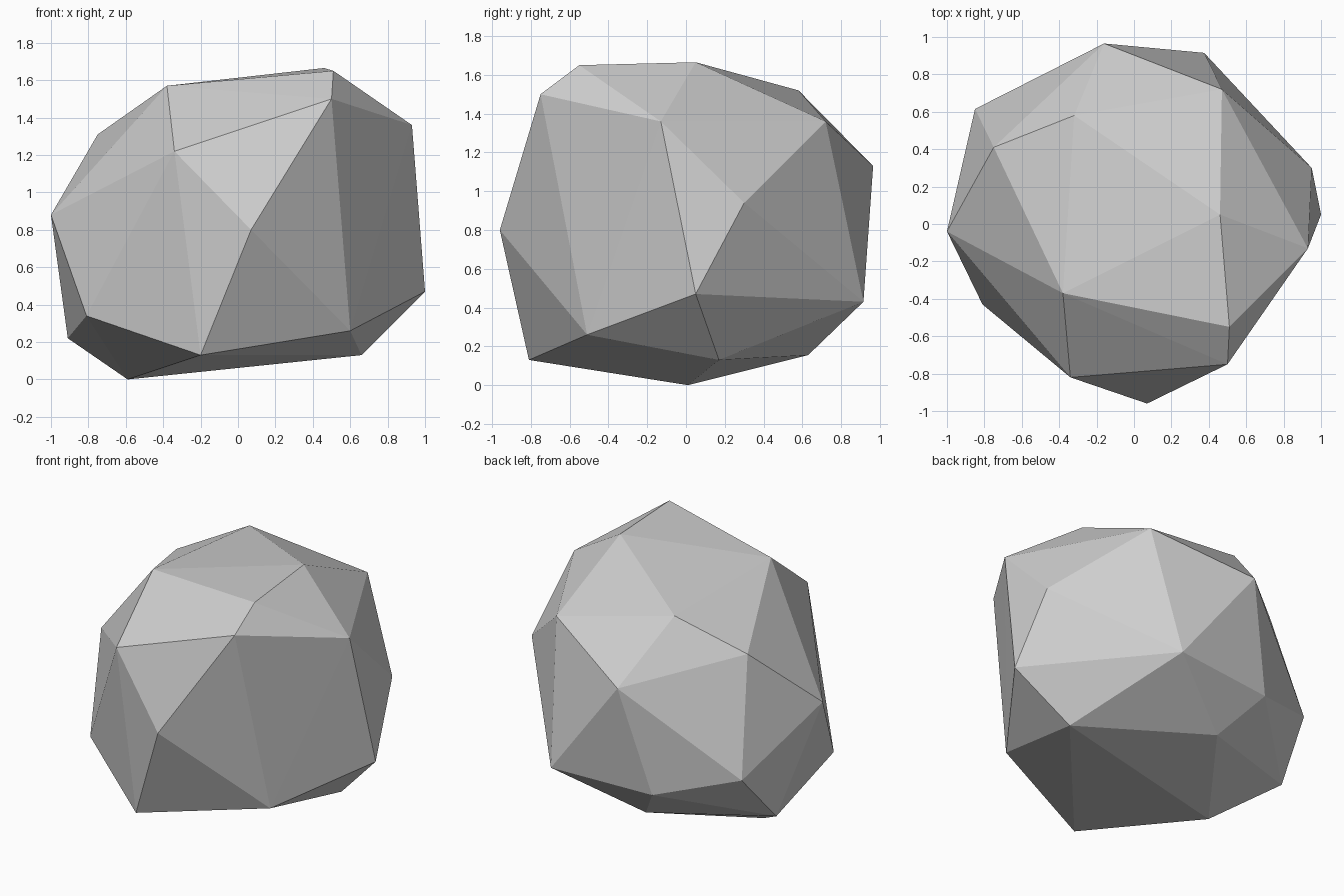
import bpy, bmesh

# Corner points of the boulder, from the crown down to the base
CORNERS = [
    # crown
    (0.46, 0.05, 1.665), (0.51, -0.55, 1.65), (-0.38, -0.37, 1.57), (-0.32, 0.58, 1.52),
    # shoulder ring
    (0.50, -0.75, 1.50), (0.93, -0.13, 1.36), (0.47, 0.72, 1.36), (-0.75, 0.41, 1.31),
    (-0.34, -0.82, 1.22), (-0.16, 0.965, 1.13),
    # belly
    (0.95, 0.30, 0.94), (-1.0, -0.04, 0.88), (0.07, -0.96, 0.80), (-0.85, 0.615, 0.555),
    (1.0, 0.05, 0.47), (0.375, 0.915, 0.43), (-0.34, 0.85, 0.41), (-0.81, -0.43, 0.34),
    # base ring and lowest point
    (0.60, -0.51, 0.26), (-0.91, 0.33, 0.22), (-0.14, 0.63, 0.155), (-0.20, -0.81, 0.13),
    (0.66, 0.17, 0.13), (-0.59, 0.01, 0.0),
]

# Stone colour
stone = bpy.data.materials.new("stone_grey")
stone.diffuse_color = (0.62, 0.62, 0.62, 1.0)

# Faceted boulder: flat triangles stretched over the corner points
bm = bmesh.new()
for corner in CORNERS:
    bm.verts.new(corner)
bmesh.ops.convex_hull(bm, input=bm.verts[:])
bmesh.ops.delete(bm, geom=[v for v in bm.verts if not v.link_faces], context='VERTS')
bmesh.ops.recalc_face_normals(bm, faces=bm.faces[:])
mesh = bpy.data.meshes.new("boulder")
bm.to_mesh(mesh)
bm.free()
mesh.materials.append(stone)
boulder = bpy.data.objects.new("boulder", mesh)
bpy.context.collection.objects.link(boulder)
